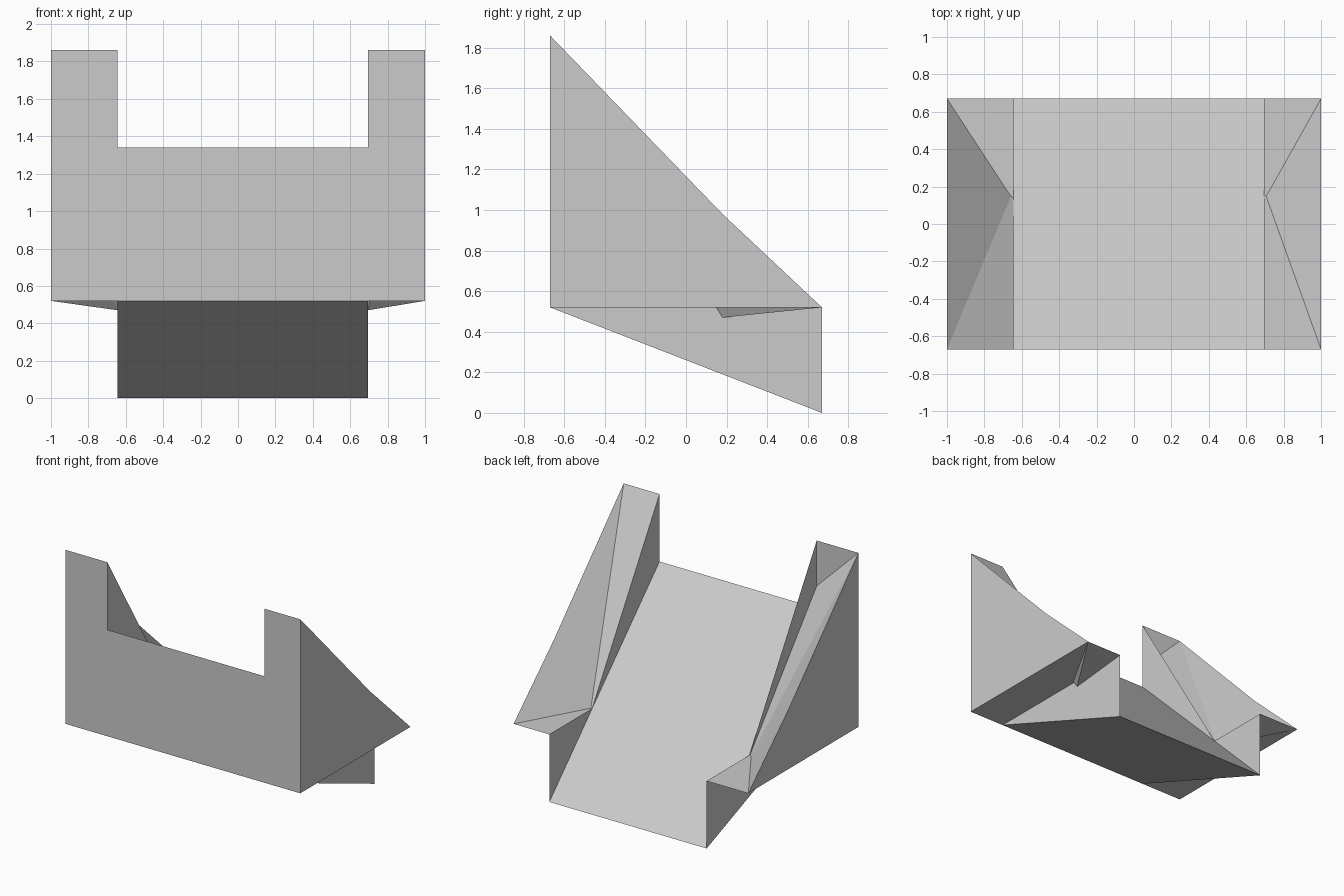
import bpy
import bmesh

if "Cube" in bpy.data.objects:
    bpy.data.objects.remove(bpy.data.objects["Cube"])

# Key measurements
L, R = -0.645, 0.695            # inner faces of the side rails
F, B = -0.67, 0.67              # front and back
K = 0.18                        # where the rail tops bend
DECK, MID, TOP = 1.34, 0.52, 1.86

grey = bpy.data.materials.new("light grey")
grey.diffuse_color = (0.6, 0.6, 0.6, 1)
grey.use_nodes = True
grey.node_tree.nodes["Principled BSDF"].inputs["Base Color"].default_value = grey.diffuse_color


def sheet(name, *faces):
    """Make one object from a few polygons, welding shared corners."""
    bm = bmesh.new()
    for pts in faces:
        bm.faces.new([bm.verts.new(p) for p in pts])
    bmesh.ops.remove_doubles(bm, verts=bm.verts[:], dist=1e-4)
    bmesh.ops.recalc_face_normals(bm, faces=bm.faces[:])
    mesh = bpy.data.meshes.new(name)
    bm.to_mesh(mesh)
    bm.free()
    mesh.materials.append(grey)
    obj = bpy.data.objects.new(name, mesh)
    bpy.context.collection.objects.link(obj)
    return obj


def at_x(x, profile):
    """Place a (y, z) profile on a plane of constant x."""
    return [(x, y, z) for y, z in profile]


# Sloping ramp between the rails, a wedge with front face and underside
profile = [(F, DECK), (F, MID), (B, 0)]
sheet("ramp", *[at_x(L, [a, b][:1]) + at_x(R, [a, b]) + at_x(L, [b])
                for a, b in zip(profile, profile[1:] + profile[:1])])

# Rails: outer side x, inner side x, height of the inner front corner of the top
for side, xo, xi, lip in (("left", -1, L, 1.51), ("right", 1, R, TOP)):
    # Upright front panel and flat underside
    sheet(side + "_front_panel",
          [(xo, F, MID), (xi, F, MID), (xi, F, TOP), (xo, F, TOP)])
    sheet(side + "_underside",
          [(xo, F, MID), (xi, F, MID), (xi, B, MID), (xo, B, MID)])
    # Outer and inner walls
    sheet(side + "_outer_wall", at_x(xo, [(F, MID), (B, MID), (K, 0.98), (F, TOP)]))
    sheet(side + "_inner_wall",
          at_x(xi, [(F, MID), (B, 0), (B, MID), (0.15, MID), (F, TOP)]))
    # Bent top that dips below the underside at its inner corner
    outer_f, outer_k, outer_b = at_x(xo, [(F, TOP), (K, 0.98), (B, MID)])
    inner_f, inner_k, inner_b = at_x(xi, [(F, lip), (K, 0.47), (B, MID)])
    sheet(side + "_rail_top",
          [outer_f, inner_f, inner_k], [outer_f, inner_k, outer_k],
          [outer_k, inner_k, outer_b], [outer_b, inner_k, inner_b])
